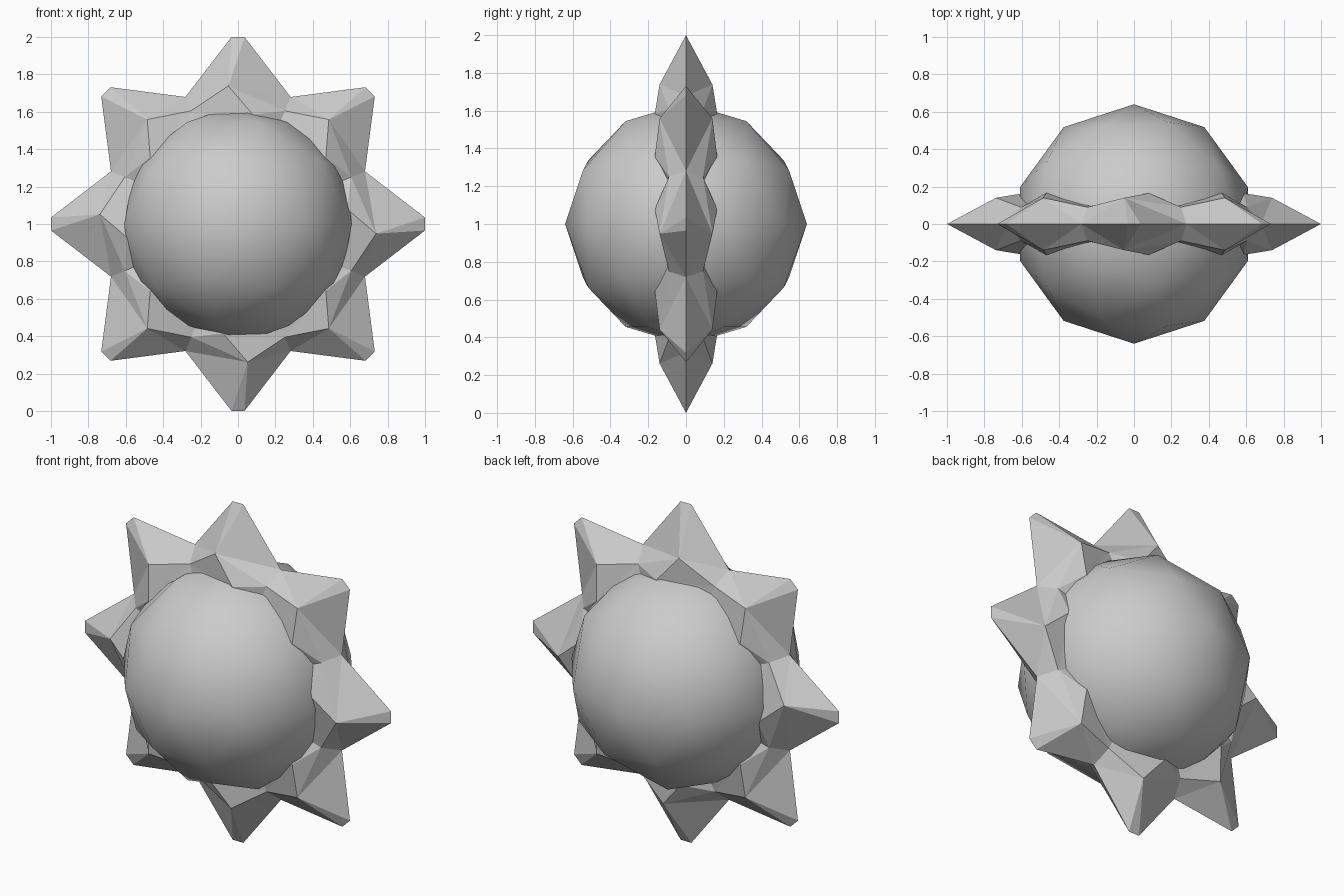
import bpy, bmesh, math
from mathutils import Vector

if "Cube" in bpy.data.objects:
    bpy.data.objects.remove(bpy.data.objects["Cube"])

CENTRE = Vector((0, 0, 1))

# Smooth ball in the middle
bpy.ops.mesh.primitive_ico_sphere_add(subdivisions=2, radius=0.64, location=CENTRE)
ball = bpy.context.object
ball.name = "sun_ball"
bpy.ops.object.shade_smooth()


def polar(radius, degrees, y):
    a = math.radians(degrees)
    return Vector((radius * math.cos(a), y, radius * math.sin(a)))


# Faceted eight-pointed ring of rays; each ridge leans to one side
bm = bmesh.new()
leans = [-1, 1, 1, -1, -1, 1, 1, -1]
for i, s in enumerate(leans):
    ang = 45 * i
    for side in (-1, 1):
        tip_a = polar(1.0, ang + 2 * s, 0)
        tip_b = polar(1.0, ang - 2 * s, 0)
        ridge = polar(0.74, ang + 4 * s, 0.14 * side)
        hub = polar(0.59, ang - 7.7 * s, 0.165 * side)
        val_a = polar(0.735, ang + 22.5 * s, 0)
        val_b = polar(0.735, ang - 22.5 * s, 0)
        mid_a = polar(0.655, ang + 22.5 * s, 0.09 * side)
        mid_b = polar(0.655, ang - 22.5 * s, 0.09 * side)
        core = Vector((0, 0.165 * side, 0))
        for tri in ((tip_a, tip_b, ridge),
                    (tip_a, ridge, val_a), (val_a, ridge, mid_a),
                    (tip_b, val_b, ridge), (val_b, mid_b, ridge),
                    (mid_b, hub, ridge), (ridge, hub, mid_a),
                    (hub, core, mid_a), (hub, mid_b, core)):
            bm.faces.new([bm.verts.new(p) for p in tri])
bmesh.ops.remove_doubles(bm, verts=bm.verts, dist=0.0005)
bmesh.ops.recalc_face_normals(bm, faces=bm.faces)
mesh = bpy.data.meshes.new("sun_rays")
bm.to_mesh(mesh)
bm.free()
rays = bpy.data.objects.new("sun_rays", mesh)
rays.location = CENTRE
bpy.context.collection.objects.link(rays)
